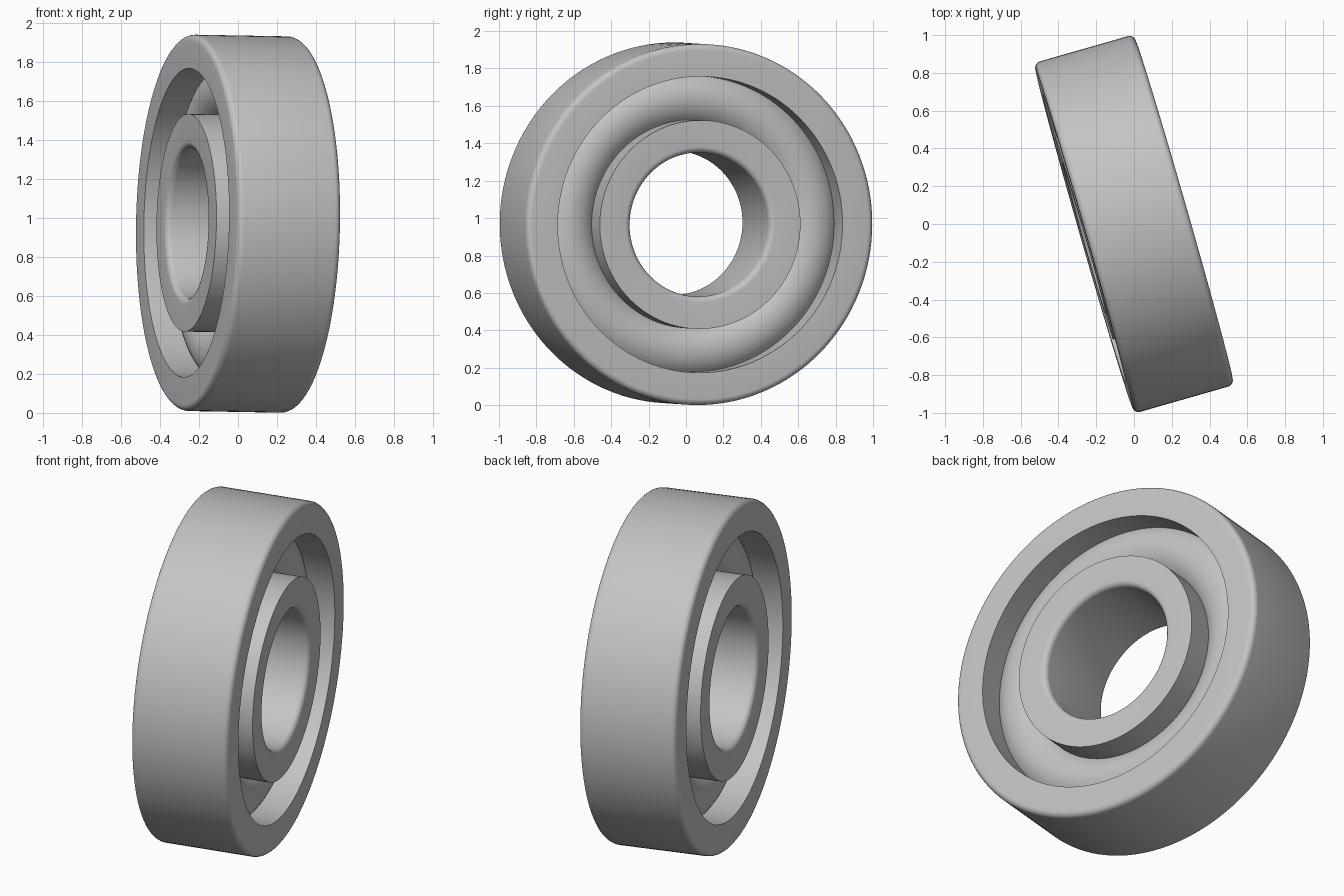
import bpy
from math import pi, cos, sin, radians, sqrt
from mathutils import Matrix, Vector

cube = bpy.data.objects.get("Cube")
if cube:
    bpy.data.objects.remove(cube, do_unlink=True)

# Main dimensions, measured along and around the bearing axis
HALF_WIDTH = 0.275
OUTER_R, OUTER_BORE = 0.965, 0.792
INNER_R, BORE_R = 0.558, 0.385
FILLET = 0.032
SEGMENTS = 128
RACE_R = (OUTER_BORE + INNER_R) / 2
RACE_HALF = 0.115
TUBE_R = sqrt(RACE_HALF ** 2 + (OUTER_BORE - RACE_R) ** 2)

steel = bpy.data.materials.new("brushed_steel_grey")
steel.use_nodes = True
colour = (0.55, 0.55, 0.55, 1)
steel.diffuse_color = colour
steel.node_tree.nodes["Principled BSDF"].inputs["Base Color"].default_value = colour

# The axis is turned about z and dips slightly toward +x
PLACE = (Matrix.Translation((0, 0, 0.97)) @ Matrix.Rotation(radians(16), 4, "Z")
         @ Matrix.Rotation(radians(1), 4, "Y"))


def finish(obj):
    obj.data.materials.append(steel)
    bpy.ops.object.select_all(action="DESELECT")
    obj.select_set(True)
    bpy.context.view_layer.objects.active = obj
    bpy.ops.object.shade_smooth_by_angle(angle=radians(35))


def revolve(name, profile):
    """Turn a closed (axial, radius) profile around the x axis."""
    n = len(profile)
    verts, faces = [], []
    for i in range(SEGMENTS):
        a = 2 * pi * i / SEGMENTS
        verts += [PLACE @ Vector((x, r * cos(a), r * sin(a))) for x, r in profile]
        j = (i + 1) % SEGMENTS
        faces += [(i * n + k, i * n + (k + 1) % n, j * n + (k + 1) % n, j * n + k)
                  for k in range(n)]
    mesh = bpy.data.meshes.new(name)
    mesh.from_pydata(verts, [], faces)
    obj = bpy.data.objects.new(name, mesh)
    bpy.context.collection.objects.link(obj)
    finish(obj)
    return obj


def arc(cx, cr, radius, start, end, steps):
    return [(cx + radius * cos(radians(start + (end - start) * i / steps)),
             cr + radius * sin(radians(start + (end - start) * i / steps)))
            for i in range(steps + 1)]


# Outer ring: rounded outer corners, crisp bore edges
edge = HALF_WIDTH - FILLET
outer = (arc(edge, OUTER_R - FILLET, FILLET, 0, 90, 6)
         + arc(-edge, OUTER_R - FILLET, FILLET, 90, 180, 6)
         + [(-HALF_WIDTH, OUTER_BORE), (HALF_WIDTH, OUTER_BORE)])
revolve("outer_ring", outer)

# Inner ring: crisp outer edges, rounded bore corners
inner = ([(HALF_WIDTH, INNER_R), (-HALF_WIDTH, INNER_R)]
         + arc(-edge, BORE_R + FILLET, FILLET, 180, 270, 6)
         + arc(edge, BORE_R + FILLET, FILLET, 270, 360, 6))
revolve("inner_ring", inner)

# Rolling race: a round tube seated between the two rings
revolve("race_tube", arc(0, RACE_R, TUBE_R, 0, 360, 48)[:-1])
